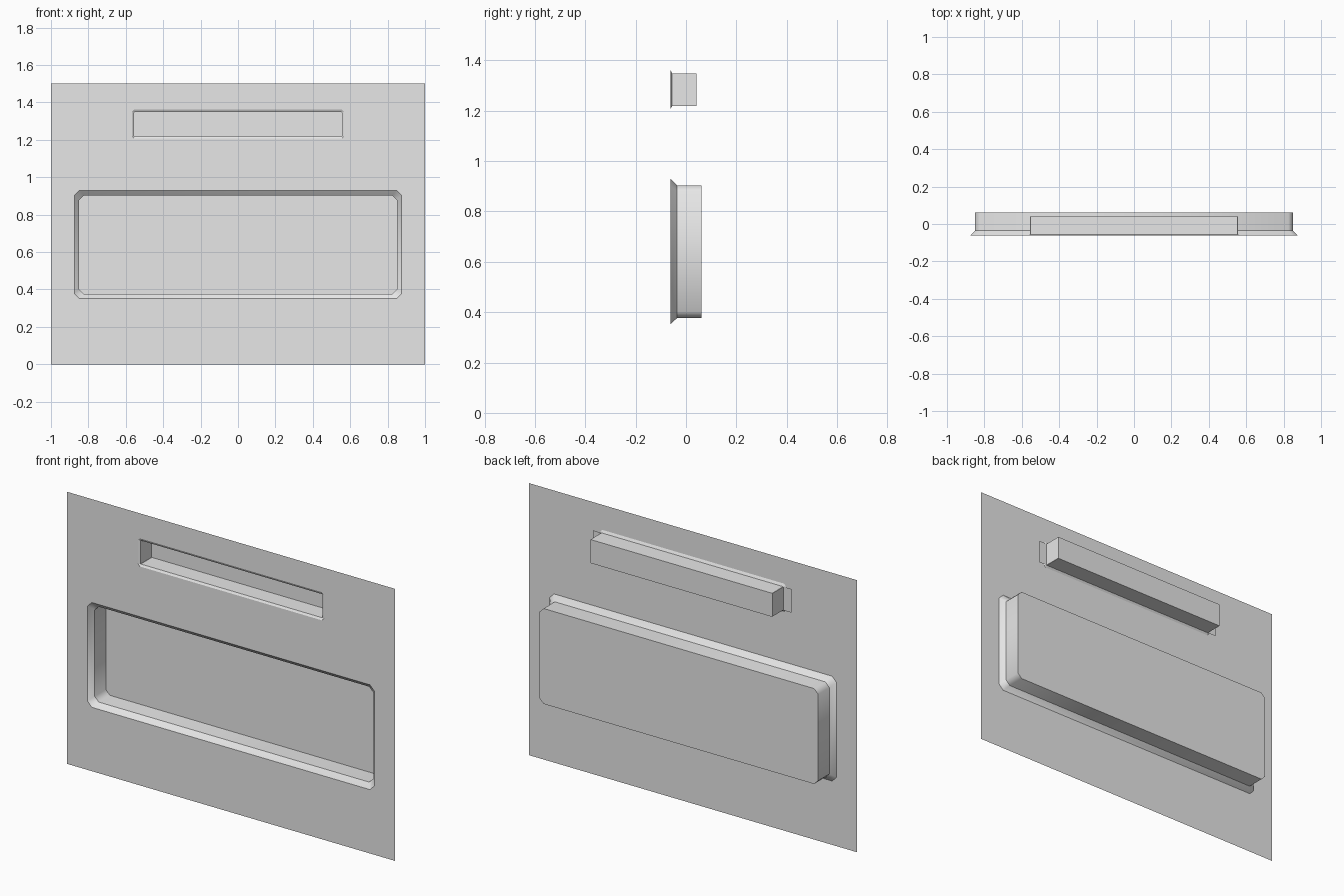
import bpy
import bmesh
from mathutils import Vector

cube = bpy.data.objects.get("Cube")
if cube:
    bpy.data.objects.remove(cube, do_unlink=True)

grey = bpy.data.materials.new("light_grey")
grey.use_nodes = True
grey.diffuse_color = (0.8, 0.8, 0.8, 1)
grey.node_tree.nodes["Principled BSDF"].inputs["Base Color"].default_value = (0.8, 0.8, 0.8, 1)

FRONT = -0.062
BACK = 0.062


def outline(half, low, high, cut=0):
    """Counter-clockwise rectangle in x and z, with optional cut corners."""
    if not cut:
        return [(-half, low), (half, low), (half, high), (-half, high)]
    return [(-half + cut, low), (half - cut, low), (half, low + cut), (half, high - cut),
            (half - cut, high), (-half + cut, high), (-half, high - cut), (-half, low + cut)]


def ring(bm, points, y):
    return [bm.verts.new((x, y, z)) for x, z in points]


def finish(bm, name):
    mesh = bpy.data.meshes.new(name)
    bm.to_mesh(mesh)
    bm.free()
    mesh.materials.append(grey)
    obj = bpy.data.objects.new(name, mesh)
    bpy.context.collection.objects.link(obj)
    return obj


def recess(name, levels, smooth_corners):
    """Open tray: each level is an outline and its depth; the last is the floor."""
    bm = bmesh.new()
    rings = [ring(bm, points, y) for points, y in levels]
    for a, b in zip(rings, rings[1:]):
        for i in range(len(a)):
            j = (i + 1) % len(a)
            face = bm.faces.new((a[i], a[j], b[j], b[i]))
            face.smooth = smooth_corners
    bm.faces.new(rings[-1])
    # Keep the rims crisp while the corners stay soft
    for loop in rings:
        for i, v in enumerate(loop):
            edge = bm.edges.get((v, loop[(i + 1) % len(loop)]))
            edge.smooth = False
    return finish(bm, name)


# Outlines of the two openings
tray_rim = outline(0.875, 0.352, 0.93, 0.027)
tray_wall = outline(0.85, 0.377, 0.903, 0.025)
slot_rim = outline(0.567, 1.207, 1.362, 0.012)
slot_wall = outline(0.555, 1.218, 1.348)
slot_throat = outline(0.555, 1.218, 1.348, 0.001)

# Thin front panel with both openings
bm = bmesh.new()
edges = []
for points in (outline(1, 0, 1.5), tray_rim, slot_rim):
    loop = ring(bm, points, FRONT)
    edges += [bm.edges.new((v, loop[(i + 1) % len(loop)])) for i, v in enumerate(loop)]
bmesh.ops.triangle_fill(bm, use_beauty=True, edges=edges, normal=Vector((0, -1, 0)))
for face in bm.faces:
    face.normal_update()
    if face.normal.y > 0:
        face.normal_flip()
finish(bm, "front_panel")

# Large lower tray and narrow upper slot, each with a sloped lip
recess("lower_tray", [(tray_rim, FRONT), (tray_wall, -0.035), (tray_wall, BACK)], True)
recess("upper_slot", [(slot_rim, FRONT), (slot_throat, -0.055), (slot_throat, 0.041)], False)

# Flat tabs behind the panel at both ends of the slot
for side, name in ((1, "left_slot_tab"), (-1, "right_slot_tab")):
    bm = bmesh.new()
    corners = [(side * 0.555 + side * dx, z) for dx, z in outline(0.025, 1.218, 1.348)]
    corners = [(x + side * 0.025, z) for x, z in corners]
    face = bm.faces.new(ring(bm, corners, -0.055))
    face.normal_update()
    if face.normal.y > 0:
        face.normal_flip()
    finish(bm, name)
